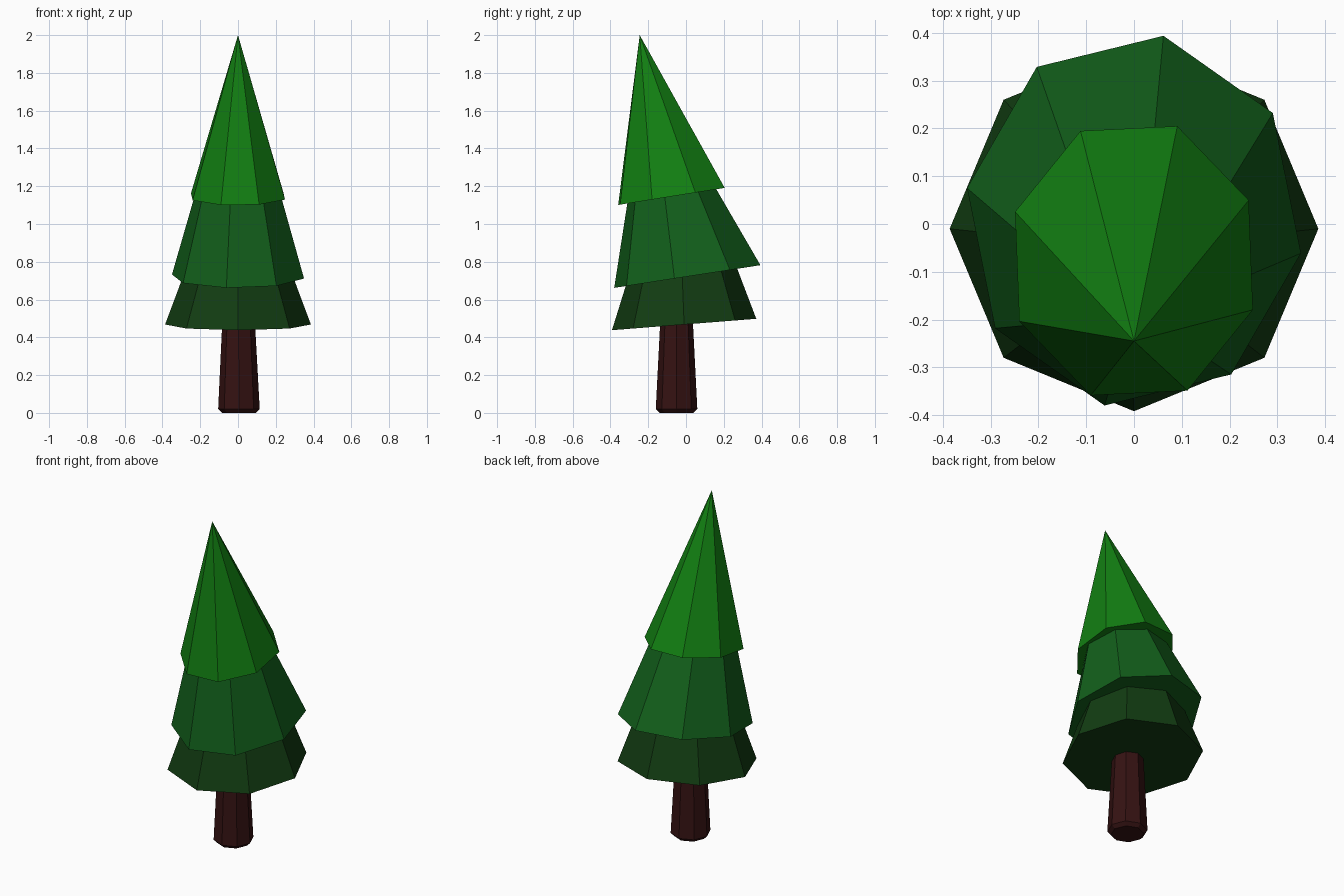
import bpy
import bmesh
from math import cos, sin, radians

if "Cube" in bpy.data.objects:
    bpy.data.objects.remove(bpy.data.objects["Cube"])

SIDES = 8


def build(name, rings, color, turn=0.0, apex=None):
    """Stack octagonal rings (centre, x radius, y radius, y slope) into a closed solid."""
    bm = bmesh.new()
    loops = []
    for (cx, cy, cz), rx, ry, slope in rings:
        loop = []
        for i in range(SIDES):
            a = radians(turn + 360 * i / SIDES)
            dy = ry * sin(a)
            loop.append(bm.verts.new((cx + rx * cos(a), cy + dy, cz + slope * dy)))
        loops.append(loop)
    bm.faces.new(loops[0][::-1])
    for low, high in zip(loops, loops[1:]):
        for i in range(SIDES):
            j = (i + 1) % SIDES
            bm.faces.new((low[i], low[j], high[j], high[i]))
    if apex:
        tip = bm.verts.new(apex)
        for i in range(SIDES):
            bm.faces.new((loops[-1][i], loops[-1][(i + 1) % SIDES], tip))
    else:
        bm.faces.new(loops[-1])
    bmesh.ops.recalc_face_normals(bm, faces=bm.faces[:])
    mesh = bpy.data.meshes.new(name)
    bm.to_mesh(mesh)
    bm.free()
    mat = bpy.data.materials.new(name + "_color")
    mat.diffuse_color = (*color, 1)
    mat.use_nodes = True
    mat.node_tree.nodes["Principled BSDF"].inputs["Base Color"].default_value = mat.diffuse_color
    mesh.materials.append(mat)
    obj = bpy.data.objects.new(name, mesh)
    bpy.context.collection.objects.link(obj)
    return obj


# Tapered trunk with a chamfered foot
build("trunk", [((0.005, -0.05, 0.0), 0.09, 0.09, 0),
                ((0.005, -0.05, 0.02), 0.11, 0.11, 0),
                ((0.003, -0.05, 0.53), 0.084, 0.084, 0)],
      (0.035, 0.006, 0.006))

# Three leaning foliage tiers, each tucked into the one above
build("lower_foliage", [((0, -0.01, 0.468), 0.386, 0.382, 0.079),
                        ((0, -0.023, 0.80), 0.262, 0.267, 0.13)],
      (0.006, 0.045, 0.006))
build("middle_foliage", [((0, 0.007, 0.722), 0.355, 0.393, 0.155),
                         ((0, -0.08, 1.20), 0.217, 0.223, 0.09)],
      (0.006, 0.115, 0.011), turn=-10)
build("upper_foliage", [((0, -0.077, 1.146), 0.265, 0.30, 0.16)],
      (0.006, 0.215, 0.006), turn=-20, apex=(0, -0.245, 2.0))
